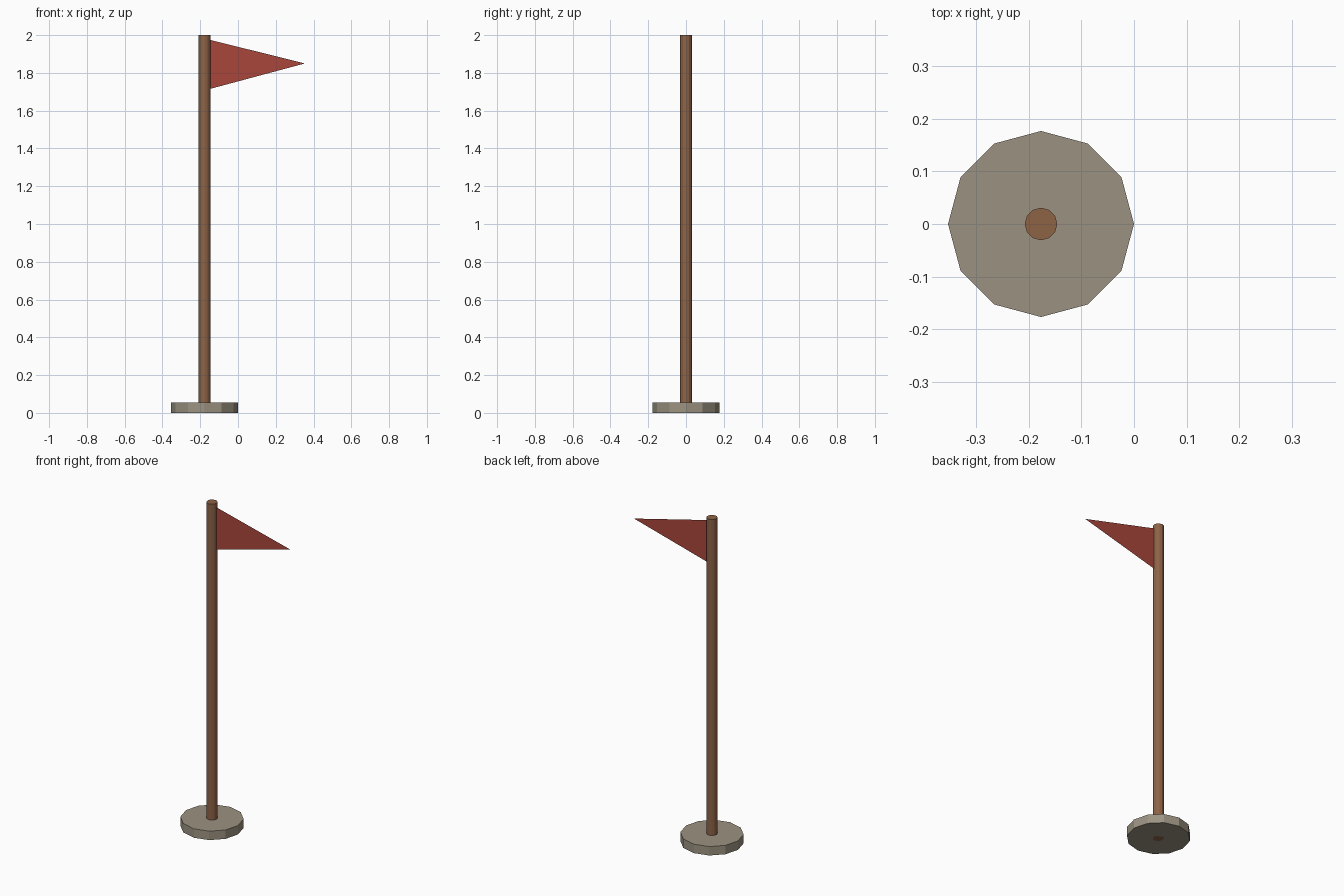
import bpy

cube = bpy.data.objects.get("Cube")
if cube:
    bpy.data.objects.remove(cube, do_unlink=True)

POLE_X = -0.177


def material(name, rgb):
    mat = bpy.data.materials.new(name)
    mat.use_nodes = True
    colour = (*rgb, 1.0)
    mat.diffuse_color = colour
    mat.node_tree.nodes["Principled BSDF"].inputs["Base Color"].default_value = colour
    return mat


def post(name, radius, height, mat):
    """Upright twelve-sided cylinder standing on the ground."""
    bpy.ops.mesh.primitive_cylinder_add(
        vertices=12, radius=radius, depth=height, location=(POLE_X, 0, height / 2))
    obj = bpy.context.object
    obj.name = name
    obj.data.materials.append(mat)
    return obj


# Stone base and wooden pole
post("base", 0.177, 0.055, material("grey stone", (0.33, 0.29, 0.22)))
post("pole", 0.031, 2.0, material("brown wood", (0.27, 0.125, 0.062)))

# Flat triangular pennant, fixed to the pole's left side
mesh = bpy.data.meshes.new("pennant")
mesh.from_pydata([(POLE_X + 0.028, 0, 1.715), (0.354, 0, 1.85), (POLE_X + 0.028, 0, 1.975)],
                 [], [(0, 1, 2)])
mesh.materials.append(material("red cloth", (0.40, 0.062, 0.045)))
bpy.context.collection.objects.link(bpy.data.objects.new("pennant", mesh))
